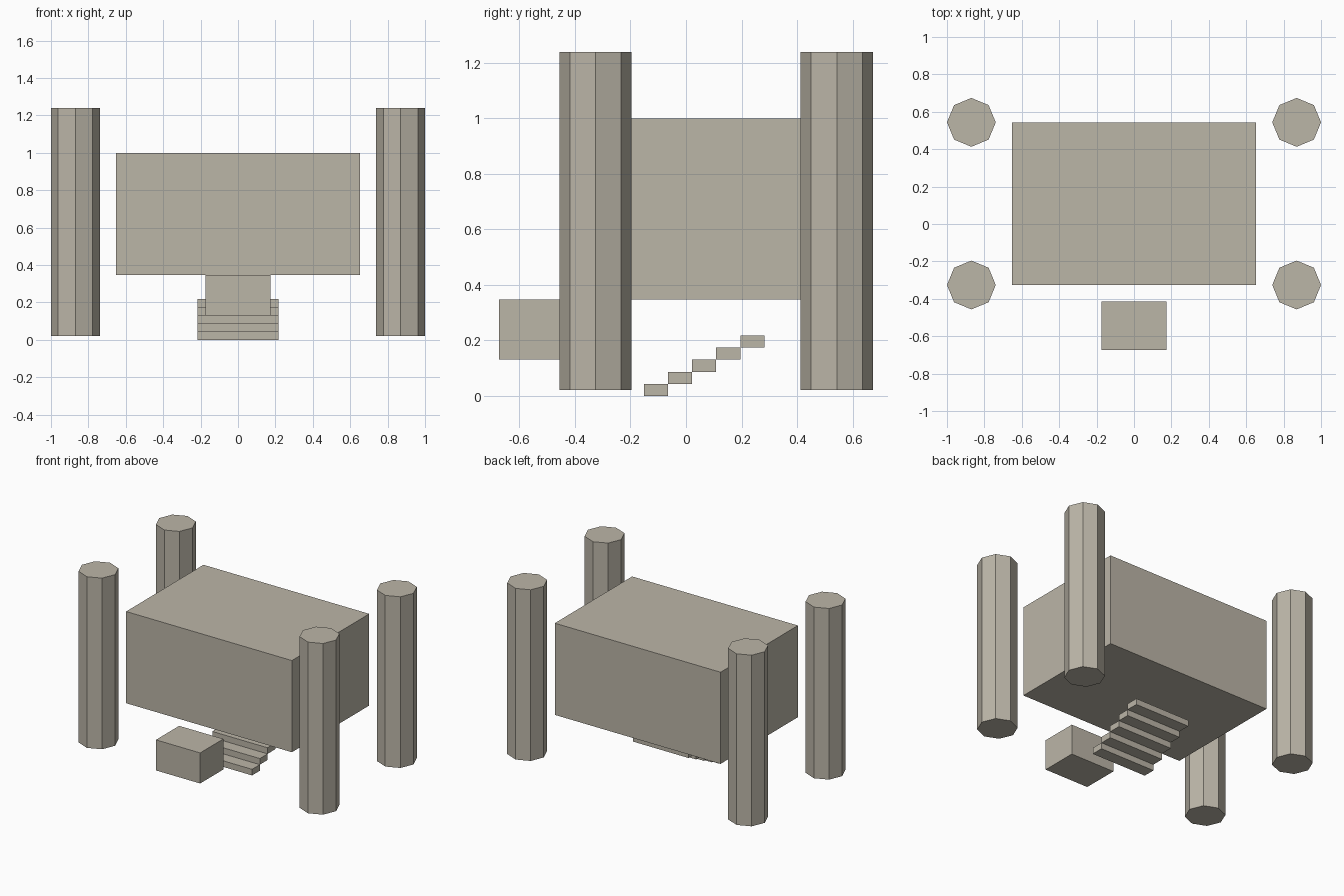
import bpy

if "Cube" in bpy.data.objects:
    bpy.data.objects.remove(bpy.data.objects["Cube"])

U = 1 / 11.5    # base module: every size is a simple multiple of it
CY = 1.25       # centre of the body in y, in modules

# Warm grey stone
stone = bpy.data.materials.new("stone")
stone.diffuse_color = (0.5, 0.465, 0.39, 1)
stone.use_nodes = True
stone.node_tree.nodes["Principled BSDF"].inputs["Base Color"].default_value = stone.diffuse_color


def finish(ob, name):
    ob.name = name
    ob.data.materials.append(stone)


def box(name, x, y, z):
    """Box from (min, max) ranges given in modules."""
    r = (x, y, z)
    bpy.ops.mesh.primitive_cube_add(size=1, location=[(a + b) / 2 * U for a, b in r])
    ob = bpy.context.object
    ob.scale = [(b - a) * U for a, b in r]
    bpy.ops.object.transform_apply(location=False, rotation=False, scale=True)
    finish(ob, name)


def pillar(name, x, y):
    """Eight-sided corner pillar with corners on the x and y axes."""
    bpy.ops.mesh.primitive_cylinder_add(vertices=8, radius=1.5 * U, depth=14 * U,
                                        location=(x * U, y * U, 7.25 * U))
    finish(bpy.context.object, name)


# Main body
box("body", (-7.5, 7.5), (CY - 5, CY + 5), (4, 11.5))

# Front block
box("front_block", (-2, 2), (-7.75, -4.75), (1.5, 4))

# Corner pillars
for side, sx in (("left", -1), ("right", 1)):
    for end, sy in (("front", -1), ("back", 1)):
        pillar(f"pillar_{end}_{side}", sx * 10, CY + sy * 5)

# Steps rising towards the back under the body
for i in range(5):
    y = CY - 3 + i
    box(f"step_{i + 1}", (-2.5, 2.5), (y, y + 1), (i * 0.5, i * 0.5 + 0.5))
